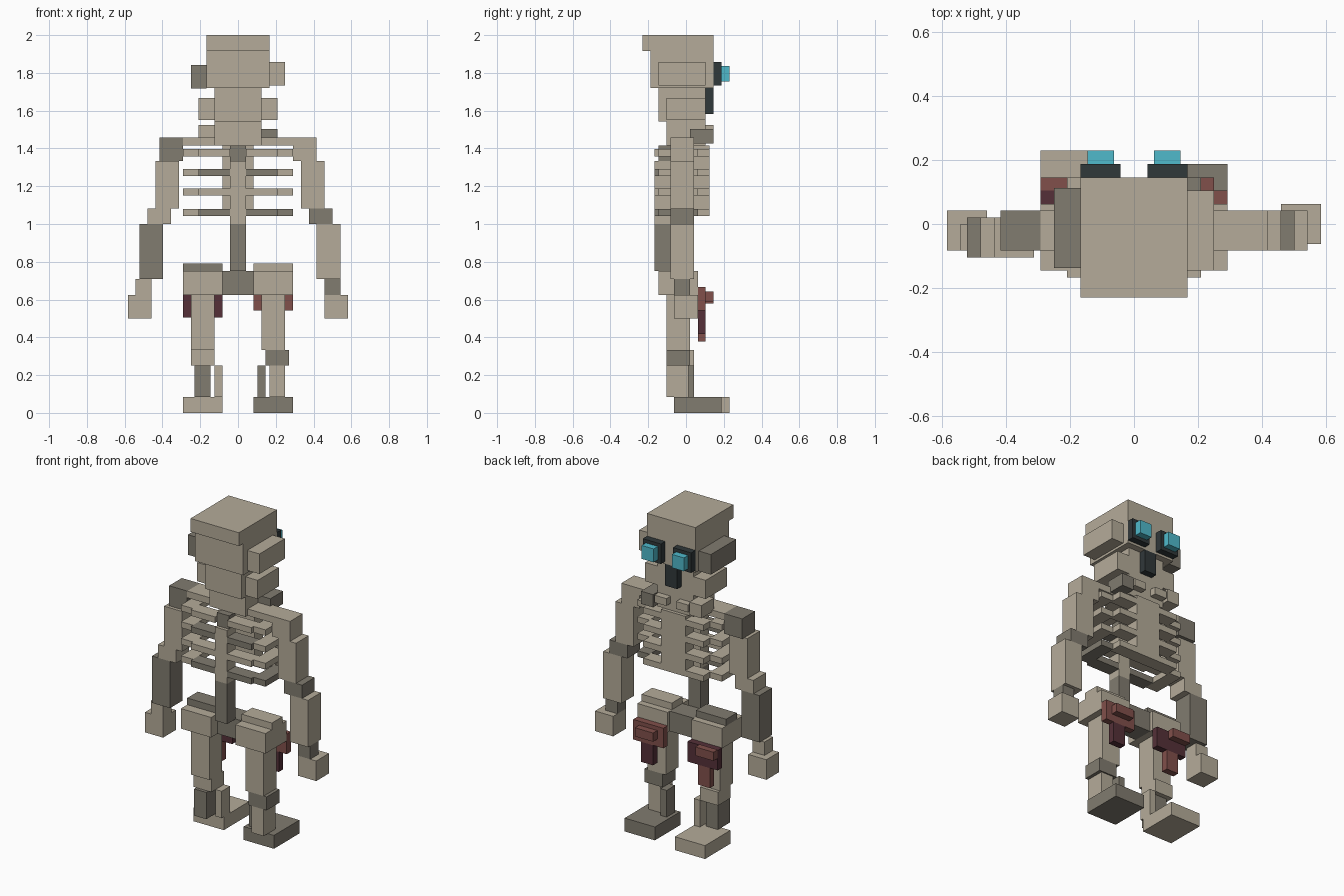
import bpy

default_cube = bpy.data.objects.get("Cube")
if default_cube:
    bpy.data.objects.remove(default_cube, do_unlink=True)

UNIT = 1 / 24  # one block of the building grid


def make_material(name, red, green, blue):
    material = bpy.data.materials.new(name)
    material.use_nodes = True
    colour = (red, green, blue, 1)
    material.diffuse_color = colour
    shader = material.node_tree.nodes["Principled BSDF"]
    shader.inputs["Base Color"].default_value = colour
    shader.inputs["Roughness"].default_value = 0.9
    return material


bone = make_material("pale_bone", .46, .41, .32)
shaded = make_material("dark_bone", .22, .2, .16)
charcoal = make_material("charcoal", .03, .04, .042)
cyan = make_material("cyan_glow", .08, .49, .6)
rust = make_material("rust_red", .22, .08, .07)
maroon = make_material("maroon", .09, .03, .04)


def block(name, material, x, y, z):
    """Box between the grid limits given for each axis."""
    limits = (x, y, z)
    bpy.ops.mesh.primitive_cube_add(size=1)
    part = bpy.context.object
    part.name = part.data.name = name
    centre = [(low + high) / 2 * UNIT for low, high in limits]
    size = [(high - low) * UNIT for low, high in limits]
    for vertex in part.data.vertices:
        vertex.co = [c + v * s for c, v, s in zip(centre, vertex.co, size)]
    part.data.materials.append(material)
    return part


def pair(name, left, right, x, y, z, inward=0, back=0, up=0):
    """Left box and its mirrored right partner, which may be nudged."""
    block("left_" + name, left, x, y, z)
    block("right_" + name, right,
          (inward - x[1], inward - x[0]),
          (y[0] + back, y[1] + back),
          (z[0] + up, z[1] + up))


def centred(name, material, half_width, y, z):
    return block(name, material, (-half_width, half_width), y, z)


# Skull
centred("skull", bone, 4, (-4.5, 3.5), (41.25, 48))
centred("skull_brim", bone, 4, (-5.5, -4.5), (46, 48))
pair("ear", bone, shaded, (4, 6), (-3.5, 2.5), (41.6, 44.6), back=.2, up=-.4)
pair("eye_socket", charcoal, charcoal, (1, 4), (3.5, 4.5), (41.6, 44.6))
pair("eye", cyan, cyan, (1.5, 3.5), (4.5, 5.5), (42.1, 44.1))
centred("nose", charcoal, 1, (2.5, 3.5), (38, 41.25))

# Jaw and neck
centred("upper_jaw", bone, 3, (-3.5, 2.5), (37, 41.25))
pair("cheek", bone, bone, (3, 5), (-2.5, 2.5), (37.2, 40))
centred("neck", bone, 3, (-2.5, 2.5), (34, 37))
pair("jaw_corner", shaded, bone, (3, 5), (.5, 3.5), (34.2, 36.1), up=.5)
pair("tooth", bone, bone, (.8, 2.8), (2.5, 3.5), (35, 36.1))

# Spine and breastbone
centred("upper_spine", shaded, 1, (-3.5, -2), (32, 34))
centred("middle_spine", bone, 1, (-4, -2), (24, 32))
centred("lower_spine", shaded, 1, (-4, -2), (18, 24))
centred("breastbone", bone, 2, (1, 3), (25, 34))
pair("collar_bone", bone, bone, (3, 7), (-2, 1), (34, 35))

# Rib rings
rib_rows = (
    ("first", 32.6, bone, bone, bone),
    ("second", 30.1, shaded, shaded, bone),
    ("third", 27.6, bone, bone, bone),
    ("fourth", 25, shaded, shaded, shaded),
)
for row, base, left, right, left_side in rib_rows:
    height = (base, base + .9)
    pair(row + "_spine_rib", left, right, (1, 5), (-4, -2), height)
    pair(row + "_side_rib", left_side, bone, (5, 7), (-3.5, 1.5), height)
    pair(row + "_breast_rib", bone, bone, (2, 5), (1, 3), height)

# Arms
pair("shoulder", bone, shaded, (7, 10), (-2, 1), (32, 35))
pair("upper_arm", bone, bone, (8, 11), (-2, 1), (26, 32), .5, -.5)
pair("elbow", shaded, bone, (9, 12), (-2, 1), (24, 26), .5, -.5)
pair("forearm", bone, shaded, (10, 13), (-2, 1), (17, 24), .5, -.5)
pair("wrist", shaded, bone, (11, 13), (-1.5, .5), (15, 17), 0, -.5)
pair("hand", bone, bone, (11, 14), (-1.5, 1.5), (12, 15), 0, -.5)

# Pelvis
centred("pelvis", shaded, 2, (-2, 1), (15, 18))
pair("hip", bone, bone, (2, 7), (-3.5, 1.5), (15, 18))
pair("hip_ridge", bone, shaded, (2, 7), (-2, .5), (18, 19))

# Legs
pair("thigh", bone, bone, (3, 6), (-2.5, .5), (8, 15))
pair("knee", shaded, bone, (3.5, 6.5), (-2.5, .5), (6, 8), .5, .5)
pair("shin", bone, shaded, (4, 6), (-2.5, .3), (2, 6), .5)
pair("thin_shin", shaded, bone, (2.5, 3.5), (-1, 1), (2, 6), .5)
pair("foot", shaded, bone, (2, 7), (-1.5, 4.5), (0, 2), 0, 1)

# Thigh guards
pair("guard_plate", rust, maroon, (2, 7), (1.5, 2.5), (13, 16), up=-.9)
pair("guard_knob", rust, rust, (3, 6), (2.5, 3.5), (14.1, 15.4), -1, 0, -.2)
pair("guard_strap", maroon, rust, (3.7, 5.7), (1.5, 2.5), (10, 13), 0, 0, -.9)
